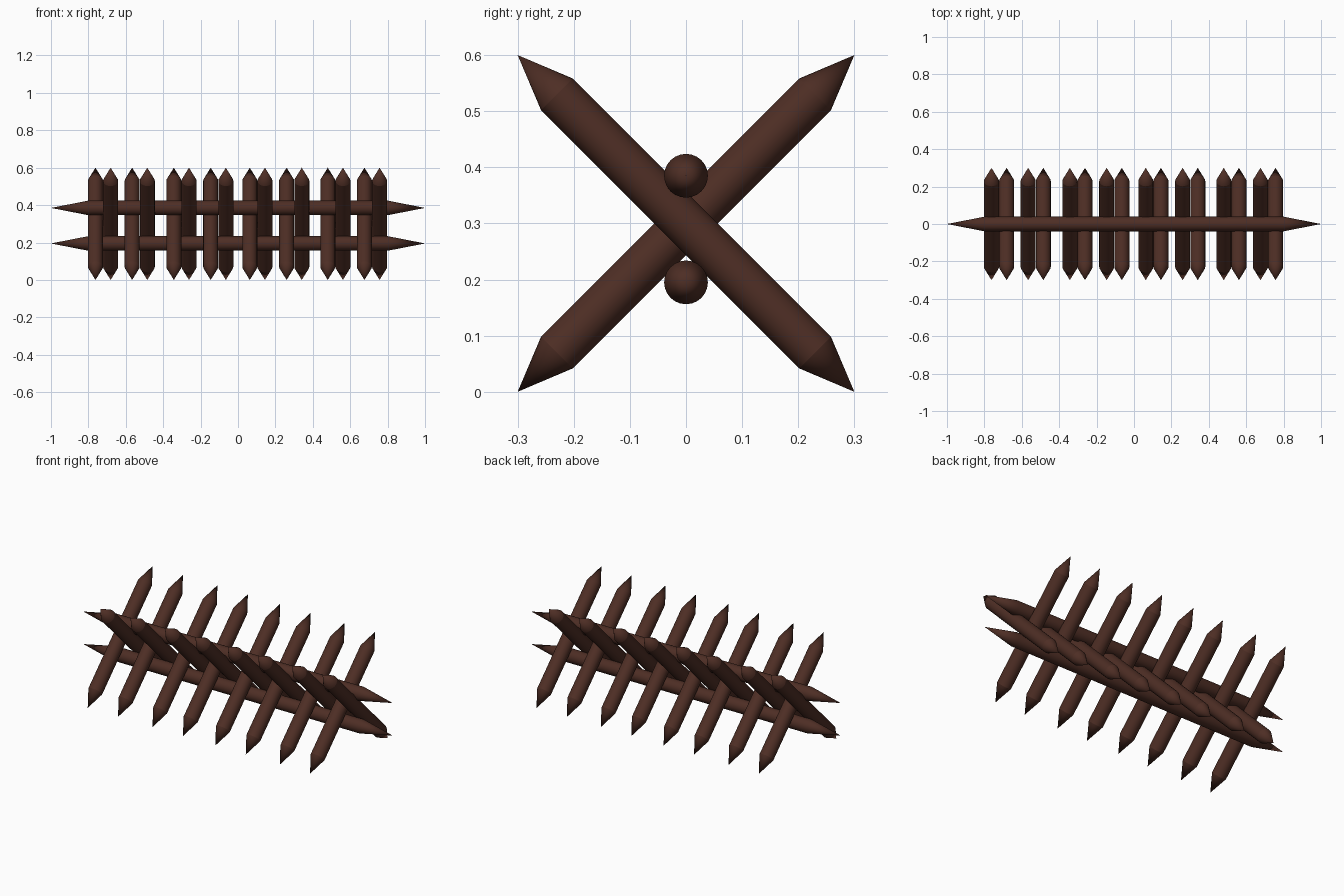
import bpy, bmesh, math
from mathutils import Vector

if "Cube" in bpy.data.objects:
    bpy.data.objects.remove(bpy.data.objects["Cube"])

wood = bpy.data.materials.new("dark_brown_wood")
wood.diffuse_color = (0.076, 0.027, 0.018, 1)
wood.use_nodes = True
wood.node_tree.nodes["Principled BSDF"].inputs["Base Color"].default_value = wood.diffuse_color


def sharpened_pole(name, a, b, radius, tip, sides=24):
    """Round pole from point a to point b with a cone of length tip at each end."""
    a, b = Vector(a), Vector(b)
    length = (b - a).length
    bm = bmesh.new()
    rings = []
    for h in (-length / 2 + tip, length / 2 - tip):
        rings.append([bm.verts.new((radius * math.cos(2 * math.pi * i / sides),
                                    radius * math.sin(2 * math.pi * i / sides), h))
                      for i in range(sides)])
    low = bm.verts.new((0, 0, -length / 2))
    high = bm.verts.new((0, 0, length / 2))
    r0, r1 = rings
    for i in range(sides):
        j = (i + 1) % sides
        bm.faces.new((r0[i], r0[j], r1[j], r1[i]))
        bm.faces.new((low, r0[j], r0[i]))
        bm.faces.new((high, r1[i], r1[j]))
    mesh = bpy.data.meshes.new(name)
    bm.to_mesh(mesh)
    bm.free()
    mesh.materials.append(wood)
    ob = bpy.data.objects.new(name, mesh)
    bpy.context.collection.objects.link(ob)
    ob.location = (a + b) / 2
    ob.rotation_mode = 'QUATERNION'
    ob.rotation_quaternion = (b - a).to_track_quat('Z', 'Y')
    ob.select_set(True)
    bpy.context.view_layer.objects.active = ob
    return ob


# two long horizontal rails, above and below the crossings
sharpened_pole("upper_rail", (-1, 0, 0.385), (1, 0, 0.385), 0.039, 0.2)
sharpened_pole("lower_rail", (-1, 0, 0.195), (1, 0, 0.195), 0.039, 0.2)

# crossed pairs of sharpened stakes
for x in (-0.762, -0.566, -0.343, -0.146, 0.063, 0.26, 0.48, 0.676):
    sharpened_pole("rising_stake", (x, -0.3, 0), (x, 0.3, 0.6), 0.04, 0.099)
    sharpened_pole("falling_stake", (x + 0.081, -0.3, 0.6), (x + 0.081, 0.3, 0), 0.04, 0.099)

bpy.ops.object.shade_smooth_by_angle(angle=math.radians(20))
